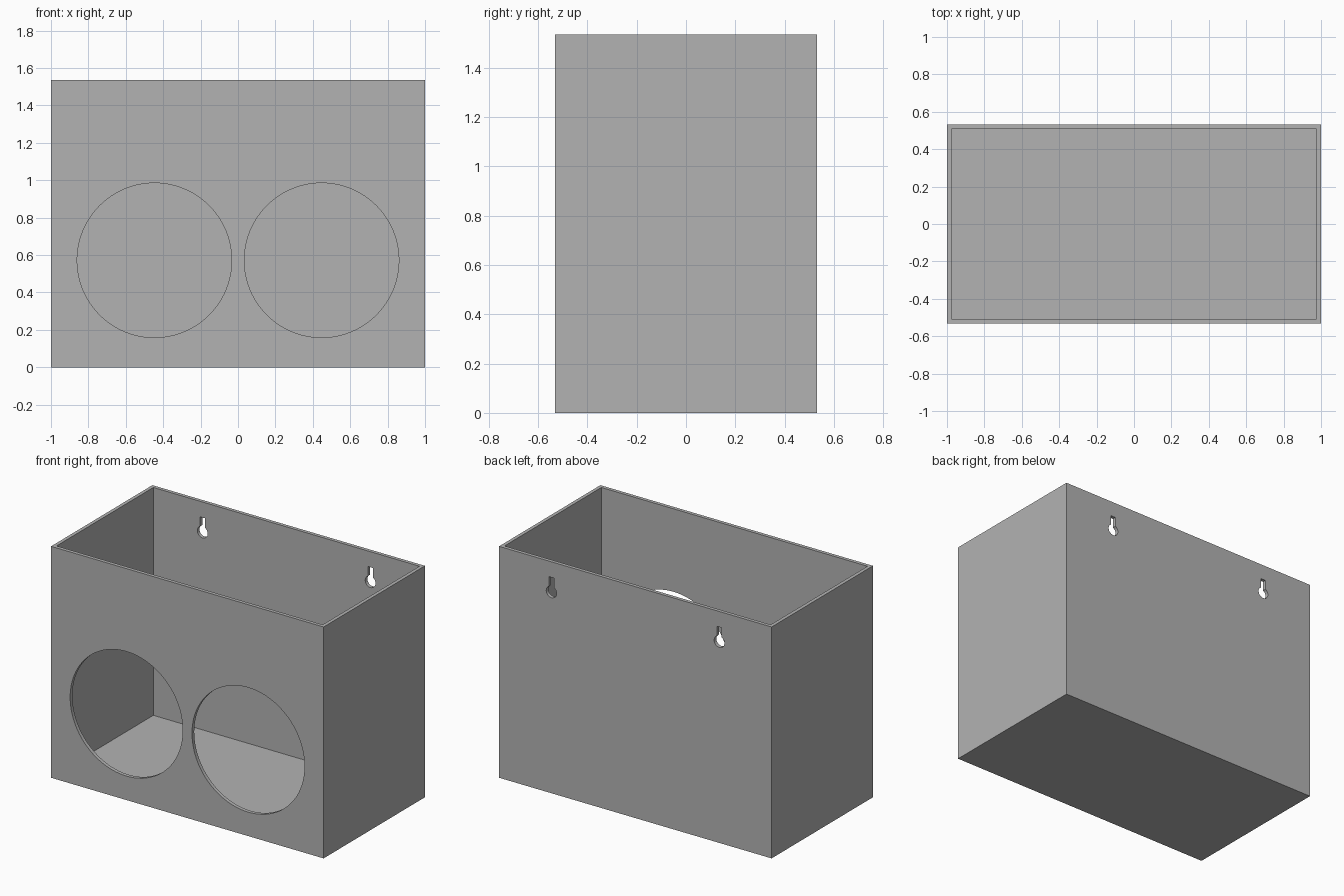
import bpy, bmesh, math

if "Cube" in bpy.data.objects:
    bpy.data.objects.remove(bpy.data.objects["Cube"])

W, D, H, T = 2.0, 1.062, 1.535, 0.0236   # outer size and wall thickness

grey = bpy.data.materials.new("plain grey")
grey.diffuse_color = (0.45, 0.45, 0.45, 1)
grey.use_nodes = True
grey.node_tree.nodes["Principled BSDF"].inputs["Base Color"].default_value = grey.diffuse_color


def make_object(name, bm):
    bmesh.ops.recalc_face_normals(bm, faces=bm.faces)
    mesh = bpy.data.meshes.new(name)
    bm.to_mesh(mesh)
    bm.free()
    mesh.materials.append(grey)
    obj = bpy.data.objects.new(name, mesh)
    bpy.context.collection.objects.link(obj)
    return obj


def block(name, x, y, z0, z1):
    bm = bmesh.new()
    bmesh.ops.create_cube(bm, size=1)
    for v in bm.verts:
        v.co = (v.co.x * x, v.co.y * y, z0 if v.co.z < 0 else z1)
    return make_object(name, bm)


def prism(name, outline, y0, y1):
    """Extrude an x-z outline along y."""
    bm = bmesh.new()
    face = bm.faces.new([bm.verts.new((x, y0, z)) for x, z in outline])
    new = bmesh.ops.extrude_face_region(bm, geom=[face])["geom"]
    for v in new:
        if isinstance(v, bmesh.types.BMVert):
            v.co.y = y1
    return make_object(name, bm)


def arc(cx, cz, r, a0, a1, n):
    return [(cx + r * math.cos(a0 + (a1 - a0) * i / n),
             cz + r * math.sin(a0 + (a1 - a0) * i / n)) for i in range(n + 1)]


# Open-topped box
box = block("open_box", W, D, 0, H)
cutters = [block("inside_cutter", W - 2 * T, D - 2 * T, T, H + 0.2)]

for side in (-1, 1):
    # Large round opening in the front wall
    circle = arc(side * 0.447, 0.572, 0.413, 0, 2 * math.pi, 96)[:-1]
    cutters.append(prism("round_opening_cutter", circle, -D / 2 - 0.1, -D / 2 + 0.1))

    # Keyhole hanger slot in the back wall
    cx, cz, r, half, top = side * 0.616, 1.335, 0.038, 0.018, 1.432
    a = math.acos(half / r)
    keyhole = arc(cx, cz, r, math.pi - a, 2 * math.pi + a, 40)
    keyhole += [(cx + half, top), (cx - half, top)]
    cutters.append(prism("keyhole_cutter", keyhole, D / 2 - 0.1, D / 2 + 0.1))

for cutter in cutters:
    mod = box.modifiers.new(cutter.name, "BOOLEAN")
    mod.operation = "DIFFERENCE"
    mod.solver = "EXACT"
    mod.object = cutter

# Apply the cuts and remove the cutters
bpy.context.view_layer.objects.active = box
box.select_set(True)
for mod in list(box.modifiers):
    bpy.ops.object.modifier_apply(modifier=mod.name)
for cutter in cutters:
    bpy.data.objects.remove(cutter)
bpy.ops.object.shade_smooth_by_angle(angle=math.radians(30))
